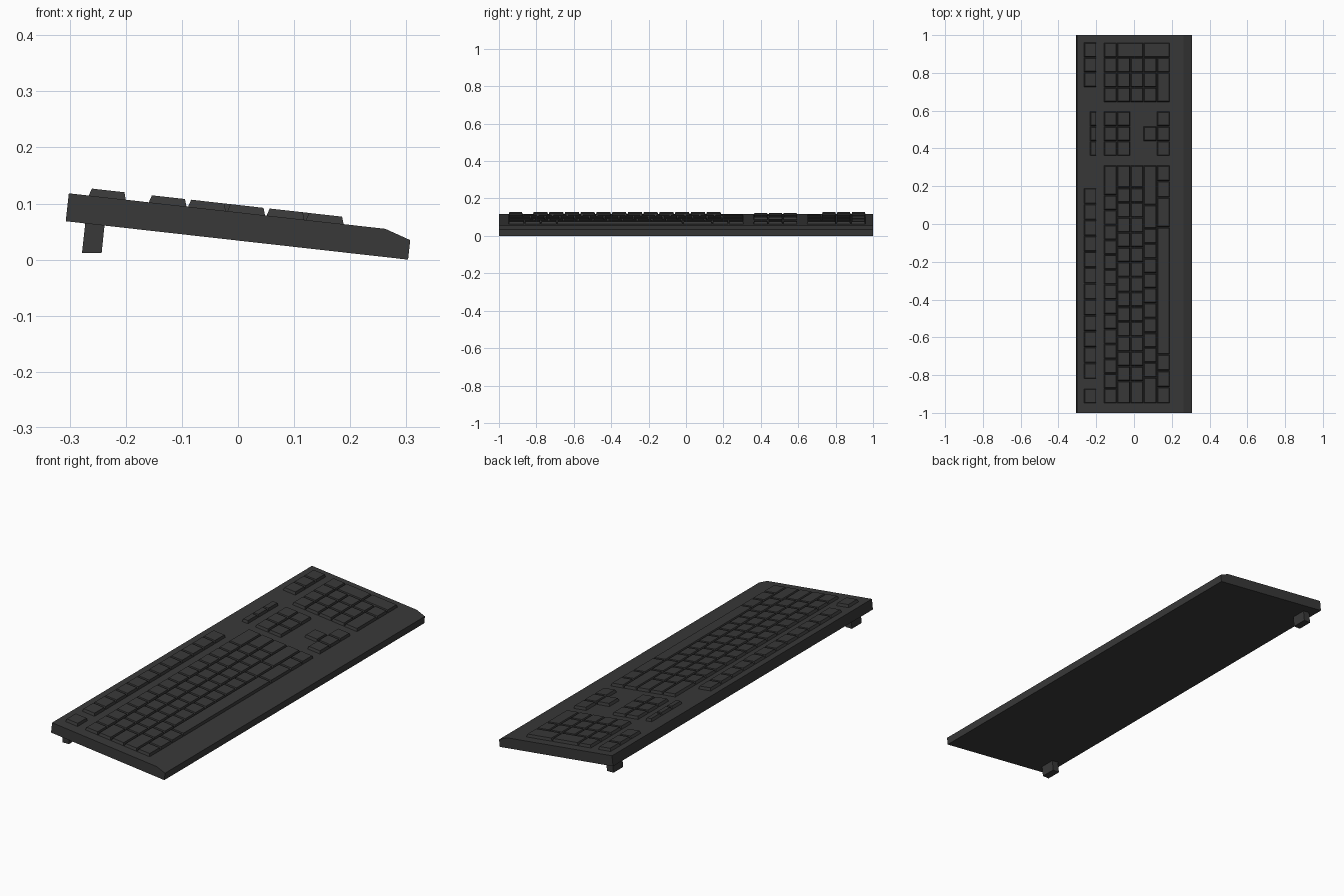
import bpy, bmesh, math

if "Cube" in bpy.data.objects:
    bpy.data.objects.remove(bpy.data.objects["Cube"])

TILT = math.radians(6.4)
LIFT = 0.305 * math.sin(TILT)
DECK = 0.050          # case thickness under the keys
KEY_H = 0.013
U = 1.26 / 16         # key pitch along y
ROWS = [-0.16 + 0.07 * i for i in range(6)]

mat = bpy.data.materials.new("dark_plastic")
mat.diffuse_color = (0.04, 0.04, 0.04, 1)
mat.use_nodes = True
mat.node_tree.nodes["Principled BSDF"].inputs["Base Color"].default_value = mat.diffuse_color


def make(name, bm, tilted=True):
    bmesh.ops.recalc_face_normals(bm, faces=bm.faces)
    me = bpy.data.meshes.new(name)
    bm.to_mesh(me)
    bm.free()
    me.materials.append(mat)
    ob = bpy.data.objects.new(name, me)
    bpy.context.collection.objects.link(ob)
    if tilted:
        ob.rotation_euler = (0, TILT, 0)
        ob.location = (0, 0, LIFT)
    return ob


def extrude_profile(name, pts, y0, y1, tilted=True):
    bm = bmesh.new()
    face = bm.faces.new([bm.verts.new((x, y0, z)) for x, z in pts])
    new = bmesh.ops.extrude_face_region(bm, geom=[face])["geom"]
    bmesh.ops.translate(bm, vec=(0, y1 - y0, 0),
                        verts=[v for v in new if isinstance(v, bmesh.types.BMVert)])
    return make(name, bm, tilted)


def make_keys(name, rects):
    """Tapered caps; each rect is x0, x1, y0, y1 as seen from the top."""
    bm = bmesh.new()
    for x0, x1, y0, y1 in rects:
        loops = []
        for inset, z in ((0.0015, DECK - 0.004), (0.0015, DECK), (0.0055, DECK + KEY_H)):
            a, b = [(x - 0.006) / math.cos(TILT) for x in (x0 + inset, x1 - inset)]
            c, d = y0 + inset, y1 - inset
            loops.append([bm.verts.new((x, y, z)) for x, y in
                          ((a, c), (b, c), (b, d), (a, d))])
        for lo, hi in zip(loops, loops[1:]):
            for i in range(4):
                j = (i + 1) % 4
                bm.faces.new((lo[i], lo[j], hi[j], hi[i]))
        bm.faces.new(loops[-1])
        bm.faces.new(loops[0][::-1])
    return make(name, bm)


def line(x0, x1, y, widths, unit=U):
    """A run of keys along y with the given widths in key units."""
    out = []
    for w in widths:
        out.append((x0, x1, y, y + w * unit))
        y += w * unit
    return out


# Case: wedge with a sloped front lip
extrude_profile("case", [(-0.309, 0), (0.305, 0), (0.305, 0.035),
                         (0.2585, DECK), (-0.309, DECK)], -1, 1)

# Rear feet, one modelled and mirrored
foot = extrude_profile("rear_feet", [(-0.278, 0.012), (-0.243, 0.012),
                                     (-0.237, 0.07), (-0.271, 0.075)], 0.88, 0.955, False)
mirror = foot.modifiers.new("mirror", "MIRROR")
mirror.use_axis = (False, True, False)

# Main typing block
layout = [[1] * 14 + [2],
          [1.5] + [1] * 13 + [1.5],
          [1.5] + [1] * 13 + [1.5],
          [1.75] + [1] * 10 + [1.6, 2.65],
          [1.1, 1.1, 1.1, 8.55, 2, 1.1, 1.05]]
main = []
for i, widths in enumerate(layout):
    main += line(ROWS[i], ROWS[i + 1], -0.95, widths)
make_keys("typing_keys", main)

# Back row: escape, twelve function keys, three pad keys
BACK = (-0.267, -0.198)
make_keys("escape_key", line(*BACK, -0.95, [1]))
make_keys("function_keys", line(*BACK, -0.82, [1] * 12, 1.01 / 12))
make_keys("pad_top_keys", line(*BACK, 0.725, [1] * 3))

# Navigation cluster and arrows
NAV = 0.36
nav = line(-0.233, -0.198, NAV, [1] * 3)
for i in range(2):
    nav += line(ROWS[i], ROWS[i + 1], NAV, [1] * 3)
make_keys("navigation_keys", nav)
make_keys("arrow_keys", line(ROWS[4], ROWS[5], NAV, [1] * 3)
          + line(ROWS[3], ROWS[4], NAV + U, [1]))

# Number pad with two double-depth keys on the right
PAD = 0.645
pad = line(ROWS[0], ROWS[1], PAD, [1] * 4)
for i in (1, 2, 3):
    pad += line(ROWS[i], ROWS[i + 1], PAD, [1] * 3)
pad += line(ROWS[4], ROWS[5], PAD, [2, 1])
pad += line(ROWS[1], ROWS[3], PAD + 3 * U, [1])
pad += line(ROWS[3], ROWS[5], PAD + 3 * U, [1])
make_keys("number_pad_keys", pad)
